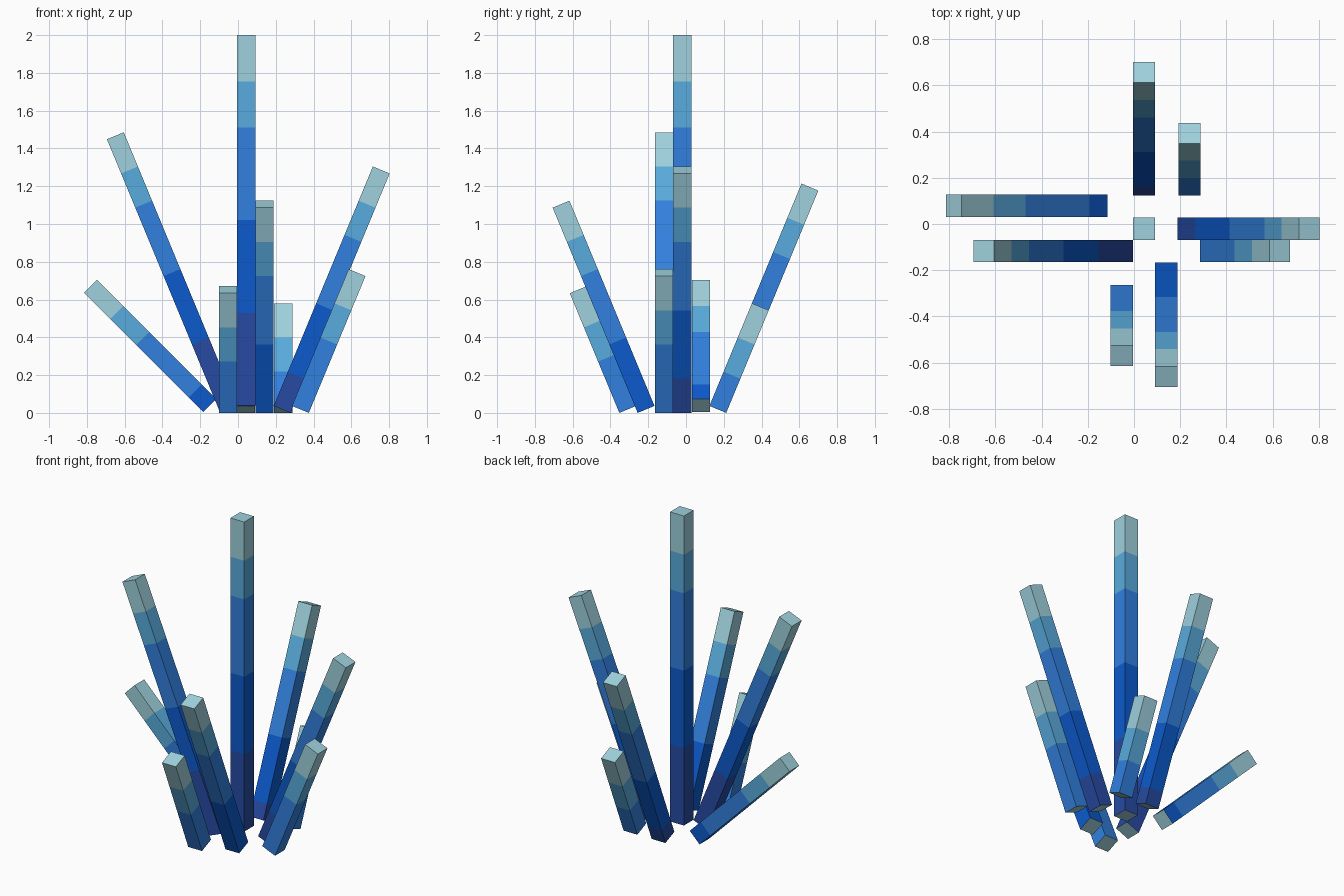
import bpy
import bmesh
from math import radians
from mathutils import Matrix, Vector

cube = bpy.data.objects.get("Cube")
if cube:
    bpy.data.objects.remove(cube, do_unlink=True)

WIDTH = 0.0965
STEP = 0.196  # length of one colour band


def material(name, rgb):
    """Flat material from 0-255 display values, stored as linear."""
    def lin(c):
        c /= 255
        return c / 12.92 if c <= 0.04045 else ((c + 0.055) / 1.055) ** 2.4
    colour = (*(lin(c) for c in rgb), 1.0)
    mat = bpy.data.materials.new(name)
    mat.use_nodes = True
    mat.diffuse_color = colour
    mat.node_tree.nodes["Principled BSDF"].inputs["Base Color"].default_value = colour
    return mat


MATERIALS = [
    material("pale_teal", (159, 209, 221)),
    material("light_blue", (89, 171, 221)),
    material("mid_blue", (50, 128, 222)),
    material("deep_blue", (12, 90, 204)),
    material("navy", (38, 74, 162)),
]
# Colour of each band, counted down from the tip
BANDS = [0, 1, 2, 2, 3, 3, 4, 4]


def shard(name, foot, bands, tilt=22.5, yaw=0, step=STEP):
    """Square bar leaning towards yaw; foot is the middle of its outer bottom edge."""
    length = bands * step
    bm = bmesh.new()
    bmesh.ops.create_cube(bm, size=1)
    bmesh.ops.scale(bm, vec=(WIDTH, WIDTH, length), verts=bm.verts)
    bmesh.ops.translate(bm, vec=(-WIDTH / 2, 0, length / 2), verts=bm.verts)

    # Cut the sides into bands
    cut = length - step
    while cut > 0.01:
        bmesh.ops.bisect_plane(bm, geom=bm.verts[:] + bm.edges[:] + bm.faces[:],
                               plane_co=(0, 0, cut), plane_no=(0, 0, 1))
        cut -= step

    # Both ends are pale, sides follow the bands
    bm.normal_update()
    for face in bm.faces:
        if abs(face.normal.z) < 0.5:
            depth = length - face.calc_center_median().z
            face.material_index = BANDS[min(int(depth / step), len(BANDS) - 1)]

    # Lean, turn and place
    place = (Matrix.Translation(Vector(foot)) @ Matrix.Rotation(radians(yaw), 4, 'Z')
             @ Matrix.Rotation(radians(tilt), 4, 'Y'))
    bm.transform(place)
    mesh = bpy.data.meshes.new(name)
    bm.to_mesh(mesh)
    bm.free()
    for mat in MATERIALS:
        mesh.materials.append(mat)
    obj = bpy.data.objects.new(name, mesh)
    bpy.context.scene.collection.objects.link(obj)


# Upright centre
shard("centre_shard", (0.0915, -0.02, 0.04), 8, tilt=0, step=0.245)

# Leaning to the left side (+x)
shard("left_long_shard", (0.278, -0.02, 0), 7)
shard("left_short_shard", (0.375, -0.117, 0), 4)

# Leaning to the right side (-x)
shard("right_long_shard", (-0.094, -0.117, 0), 8, yaw=180)
shard("right_low_shard", (-0.184, 0.079, 0.006), 4.55, tilt=45, yaw=180)

# Leaning forward
shard("front_long_shard", (0.14, -0.256, 0), 6, yaw=-90)
shard("front_short_shard", (-0.053, -0.353, 0), 3.5, yaw=-90)

# Leaning back
shard("back_long_shard", (0.043, 0.213, 0), 6.5, yaw=90)
shard("back_short_shard", (0.24, 0.213, 0), 3, yaw=90)
